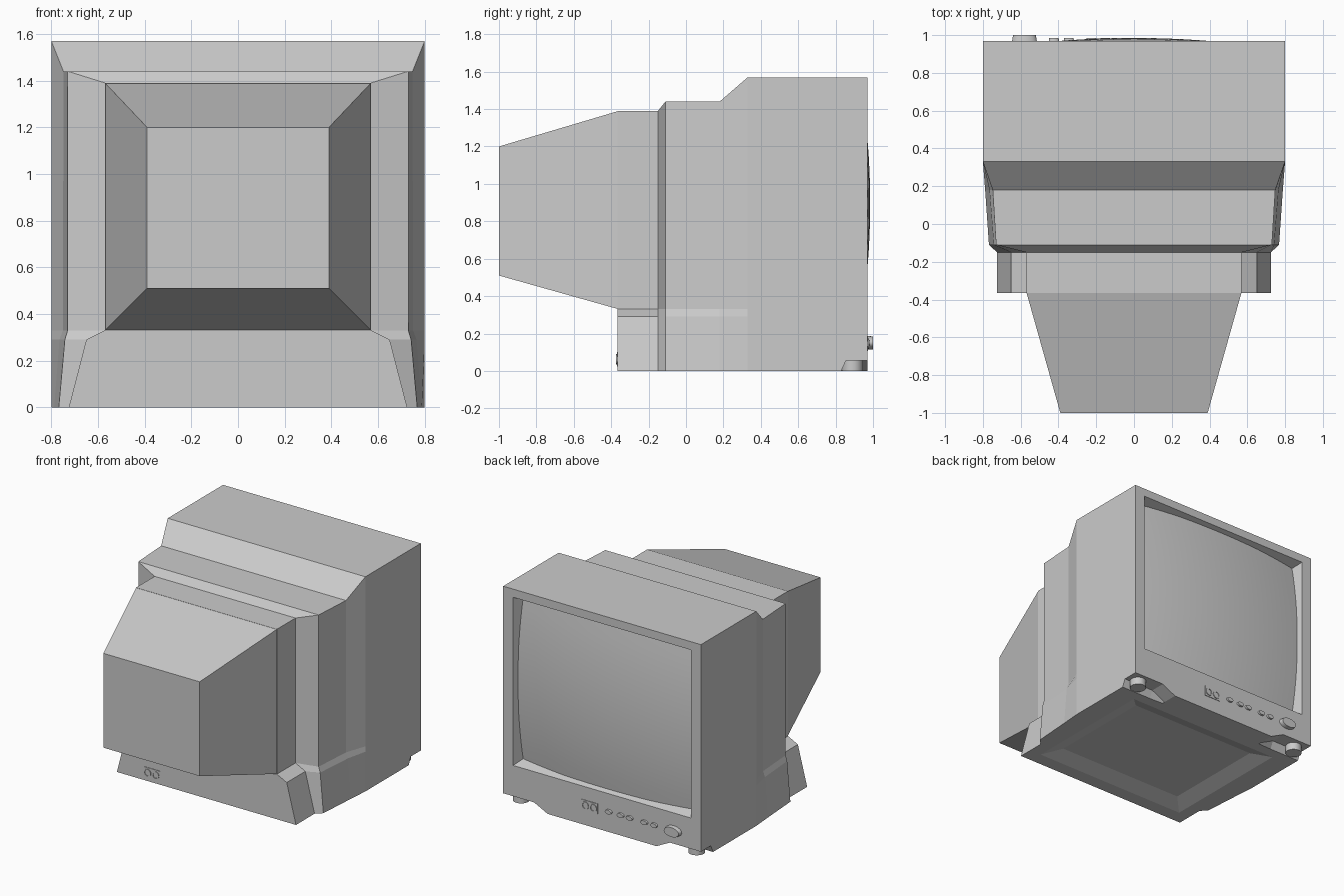
import bpy, bmesh, math
from mathutils import Matrix

if "Cube" in bpy.data.objects:
    bpy.data.objects.remove(bpy.data.objects["Cube"])


def make(name, bm):
    bmesh.ops.recalc_face_normals(bm, faces=bm.faces)
    me = bpy.data.meshes.new(name)
    bm.to_mesh(me)
    bm.free()
    ob = bpy.data.objects.new(name, me)
    bpy.context.collection.objects.link(ob)
    return ob


def loft(name, rings):
    """Skin a list of equal-length point rings and cap both ends."""
    bm = bmesh.new()
    vs = [[bm.verts.new(p) for p in r] for r in rings]
    n = len(vs[0])
    for a, b in zip(vs, vs[1:]):
        for i in range(n):
            j = (i + 1) % n
            bm.faces.new((a[i], a[j], b[j], b[i]))
    bm.faces.new(vs[0])
    bm.faces.new(vs[-1])
    return make(name, bm)


def section(y, half):
    """Symmetric ring at depth y from its right half, listed bottom to top."""
    return [(x, y, z) for x, z in half] + [(-x, y, z) for x, z in reversed(half)]


def rect(y, x, z0, z1):
    return section(y, [(x, z0), (x, z1)])


def cut(target, cutter):
    cutter.hide_render = True
    m = target.modifiers.new("cut", 'BOOLEAN')
    m.operation = 'DIFFERENCE'
    m.solver = 'EXACT'
    m.object = cutter
    bpy.context.view_layer.objects.active = target
    bpy.ops.object.modifier_apply(modifier=m.name)
    bpy.data.objects.remove(cutter)


def disc(name, loc, rx, ry, depth, axis='Y', sides=24, bevel=0.0):
    """Elliptic cylinder centred on loc, along Y or Z."""
    bm = bmesh.new()
    bmesh.ops.create_cone(bm, cap_ends=True, segments=sides, radius1=1,
                          radius2=1 - bevel, depth=depth)
    mat = Matrix.Translation(loc)
    if axis == 'Y':
        mat = mat @ Matrix.Rotation(-math.pi / 2, 4, 'X')
    bmesh.ops.transform(bm, matrix=mat @ Matrix.Diagonal((rx, ry, 1, 1)), verts=bm.verts)
    ob = make(name, bm)
    bpy.context.view_layer.objects.active = ob
    ob.select_set(True)
    bpy.ops.object.shade_smooth_by_angle()
    ob.select_set(False)
    return ob


def jack_panel(name, x, y, z, s):
    """Small plate with two round sockets; s is the outward y direction."""
    loft(name, [rect_at(x, y - s * 0.01, z), rect_at(x, y + s * 0.004, z)])
    for dx in (-0.033, 0.033):
        bm = bmesh.new()
        n = 16
        prof = [(0.028, 0), (0.028, 0.009), (0.021, 0.009), (0.021, 0.002)]
        rows = [[bm.verts.new((x + dx + r * math.cos(2 * math.pi * i / n), y + s * d,
                               z + r * math.sin(2 * math.pi * i / n)))
                 for i in range(n)] for r, d in prof]
        for a, b in zip(rows, rows[1:]):
            for i in range(n):
                bm.faces.new((a[i], a[(i + 1) % n], b[(i + 1) % n], b[i]))
        bm.faces.new(rows[-1])
        make(name + "_socket", bm)


def rect_at(x, y, z, w=0.066, h=0.038):
    return [(x - w, y, z - h), (x + w, y, z - h), (x + w, y, z + h), (x - w, y, z + h)]


# cabinet: stepped body with flared base
neck = [(0.725, 0), (0.65, 0.29), (0.57, 0.33), (0.57, 1.39)]
cabinet = loft("cabinet", [
    section(-0.365, neck),
    section(-0.15, neck),
    section(-0.11, [(0.768, 0), (0.742, 0.29), (0.73, 0.33), (0.73, 1.44)]),
    section(0.18, [(0.788, 0), (0.765, 0.29), (0.75, 0.33), (0.748, 1.44)]),
    section(0.33, [(0.8, 0), (0.8, 0.29), (0.8, 0.33), (0.8, 1.57)]),
    section(0.97, [(0.8, 0), (0.8, 0.29), (0.8, 0.33), (0.8, 1.57)]),
])

# tapered tube housing
loft("tube_housing", [rect(-1.0, 0.39, 0.51, 1.2), rect(-0.36, 0.57, 0.33, 1.39)])

# screen opening with sloped walls
cut(cabinet, loft("opening", [rect(0.83, 0.67, 0.33, 1.46), rect(0.97, 0.72, 0.28, 1.51),
                              rect(1.05, 0.72, 0.28, 1.51)]))

# foot pockets under the screen corners
for s in (-1, 1):
    cut(cabinet, loft("pocket", [
        [(s * x, y, z) for x, z in ((0.42, -0.01), (0.55, h), (0.9, h), (0.9, -0.01))]
        for y, h in ((0.83, 0.0), (0.855, 0.055), (1.05, 0.055))]))
    disc("foot", (s * 0.71, 0.89, 0.033), 0.056, 0.056, 0.066, 'Z')


# shallow recess in the underside
def floor(z, x, y0, y1):
    return [(-x, y0, z), (x, y0, z), (x, y1, z), (-x, y1, z)]


cut(cabinet, loft("recess", [floor(-0.01, 0.66, -0.29, 0.78), floor(0.04, 0.52, -0.15, 0.64)]))

# bulging screen glass
bm = bmesh.new()
bmesh.ops.create_grid(bm, x_segments=16, y_segments=14, size=1)
for v in bm.verts:
    u, w = v.co.x, v.co.y
    v.co = (0.705 * u, 0.985 - 0.05 * u * u - 0.045 * w * w, 0.895 + 0.6 * w)
glass = make("screen", bm)
for p in glass.data.polygons:
    p.use_smooth = True
if glass.data.polygons[0].normal.y < 0:
    glass.data.flip_normals()

# control panel buttons and sockets
for x in (-0.056, -0.153, -0.226, -0.345, -0.424):
    disc("button", (x, 0.972, 0.15), 0.028, 0.017, 0.024, bevel=0.1)
disc("power_button", (-0.58, 0.98, 0.15), 0.067, 0.038, 0.04, bevel=0.1)
jack_panel("screen_side_sockets", 0.10, 0.97, 0.145, 1)
jack_panel("base_sockets", -0.44, -0.365, 0.062, -1)
